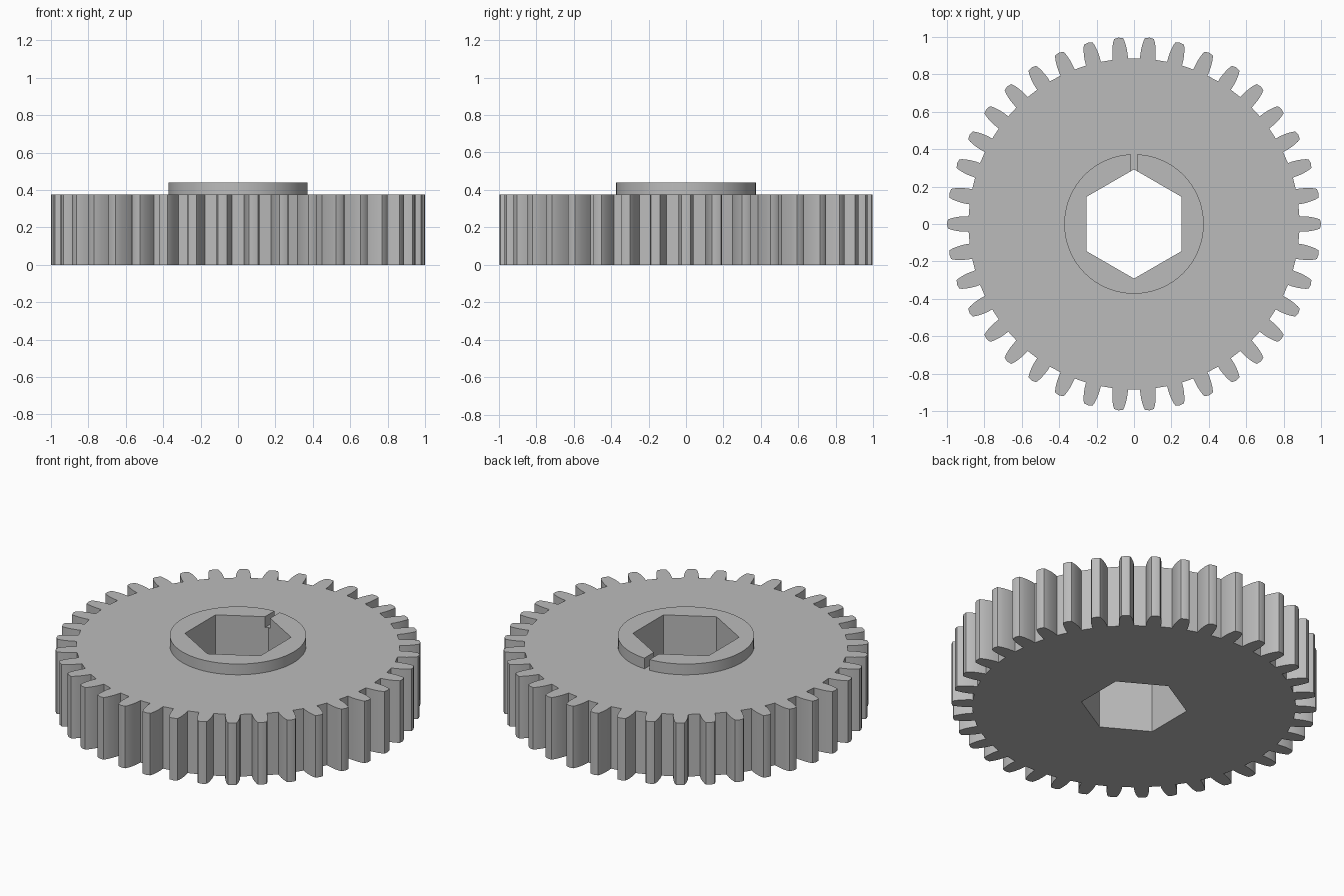
import bpy, bmesh
from math import sin, cos, tan, pi, radians, asin, sqrt

if "Cube" in bpy.data.objects:
    bpy.data.objects.remove(bpy.data.objects["Cube"], do_unlink=True)

TEETH = 38
TIP, ROOT = 1.0, 0.885
GEAR_TOP, HUB_TOP = 0.375, 0.44
HUB_R, HEX_R, SLOT = 0.373, 0.292, 0.017

grey = bpy.data.materials.new("plain grey")
grey.use_nodes = True
colour = (0.5, 0.5, 0.5, 1)
grey.diffuse_color = colour
grey.node_tree.nodes["Principled BSDF"].inputs["Base Color"].default_value = colour


def polar(r, a):
    return (r * cos(a), r * sin(a))


def extrude_outlines(name, loops, z0, z1, floor=True):
    """Fill the outer loop minus any inner loops, and raise it to a solid."""
    bm = bmesh.new()
    edges = []
    for loop in loops:
        vs = [bm.verts.new((x, y, z0)) for x, y in loop]
        edges += [bm.edges.new((v, vs[i - 1])) for i, v in enumerate(vs)]
    bmesh.ops.triangle_fill(bm, edges=edges, use_beauty=True, normal=(0, 0, 1))
    base = bm.faces[:]
    grown = bmesh.ops.extrude_face_region(bm, geom=base, use_keep_orig=True)
    top = [g for g in grown["geom"] if isinstance(g, bmesh.types.BMVert)]
    bmesh.ops.translate(bm, verts=top, vec=(0, 0, z1 - z0))
    bmesh.ops.recalc_face_normals(bm, faces=bm.faces[:])
    if not floor:
        bmesh.ops.delete(bm, geom=base, context="FACES_ONLY")
    mesh = bpy.data.meshes.new(name)
    bm.to_mesh(mesh)
    bm.free()
    mesh.materials.append(grey)
    ob = bpy.data.objects.new(name, mesh)
    bpy.context.collection.objects.link(ob)
    bpy.ops.object.select_all(action="DESELECT")
    ob.select_set(True)
    bpy.context.view_layer.objects.active = ob
    bpy.ops.object.shade_smooth_by_angle(angle=radians(25))
    return ob


# Toothed outline: each tooth is a curved flank and its mirror image
flank = [(ROOT, 0.041), (0.91, 0.041), (0.935, 0.039),
         (0.96, 0.035), (0.98, 0.030), (0.995, 0.024)]
half_tooth = [(r, -w / r) for r, w in flank]
tooth = half_tooth + [(TIP, 0)] + [(r, -a) for r, a in reversed(half_tooth)]
gear_outline = [polar(r, a + 2 * pi * t / TEETH)
                for t in range(TEETH) for r, a in tooth]

# Hexagonal bore, first corner pointing to the back
hexagon = [polar(HEX_R, pi / 2 + i * pi / 3) for i in range(6)]
extrude_outlines("gear_body", [gear_outline, hexagon], 0, GEAR_TOP)

# Raised hub ring, split by a narrow slot at the back
gap = asin(SLOT / HUB_R)
STEPS = 72
arc = [polar(HUB_R, pi / 2 + gap + (2 * pi - 2 * gap) * i / STEPS)
       for i in range(STEPS + 1)]
slot_y = HEX_R - SLOT * tan(pi / 6)
inner = [(SLOT, slot_y)] + hexagon[:0:-1] + [(-SLOT, slot_y)]
extrude_outlines("slotted_hub", [arc + inner], GEAR_TOP, HUB_TOP, floor=False)
